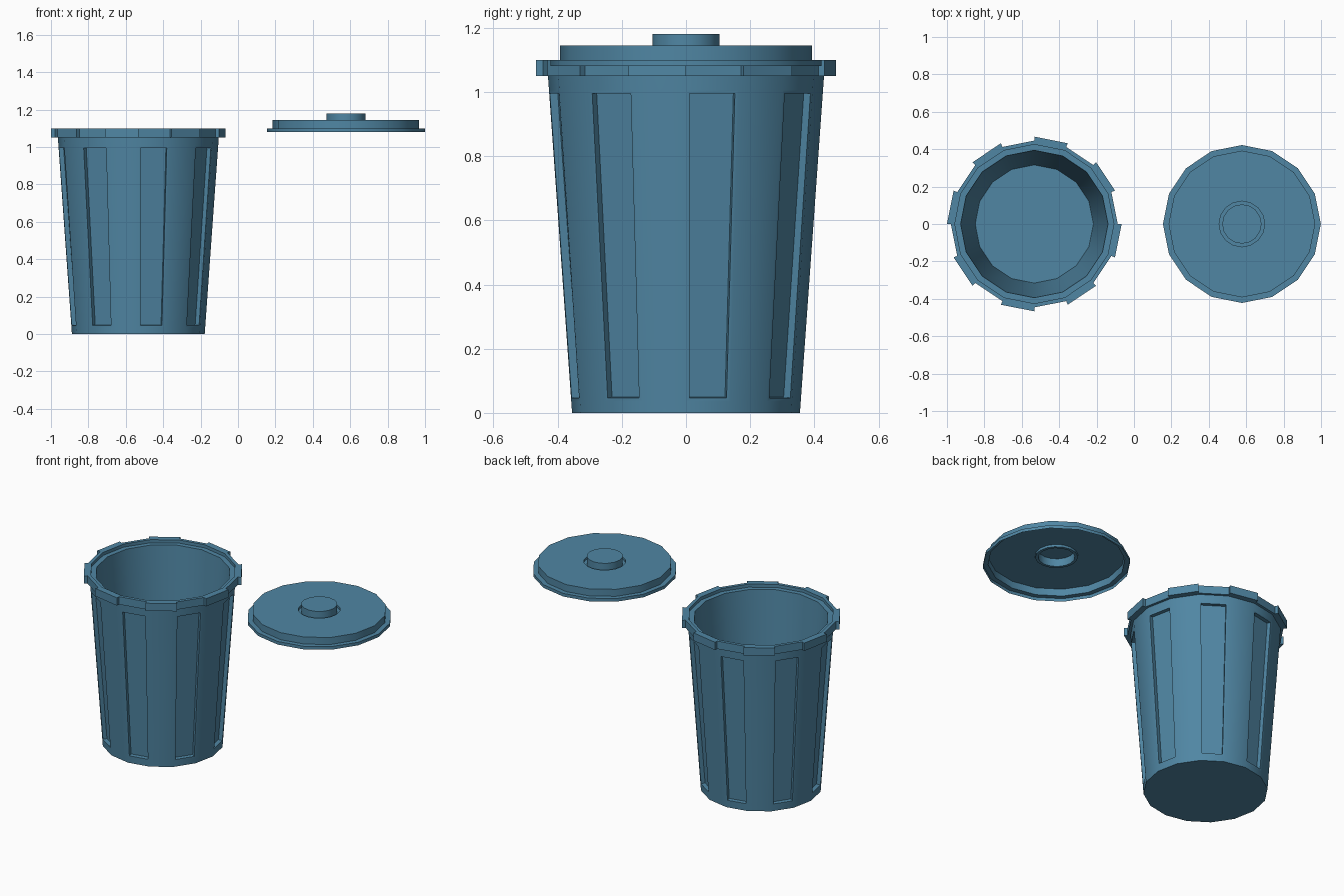
import bpy, bmesh
from math import sin, cos, pi

if "Cube" in bpy.data.objects:
    bpy.data.objects.remove(bpy.data.objects["Cube"])

SIDES = 16
mat = bpy.data.materials.new("blue_plastic")
mat.diffuse_color = (0.08, 0.24, 0.37, 1)
mat.use_nodes = True
mat.node_tree.nodes["Principled BSDF"].inputs["Base Color"].default_value = mat.diffuse_color


def lathe(profile):
    """Revolve (radius, z) points; radius 0 ends become caps. Returns bmesh and face bands."""
    bm = bmesh.new()
    rings = []
    for r, z in profile:
        if r == 0:
            rings.append(None)
            continue
        rings.append([bm.verts.new((r * cos(2 * pi * k / SIDES),
                                    r * sin(2 * pi * k / SIDES), z))
                      for k in range(SIDES)])
    bands = []
    for a, b in zip(rings, rings[1:]):
        if a is None:
            bands.append([bm.faces.new(b[::-1])])
        elif b is None:
            bands.append([bm.faces.new(a)])
        else:
            bands.append([bm.faces.new((a[k], a[(k + 1) % SIDES],
                                        b[(k + 1) % SIDES], b[k]))
                          for k in range(SIDES)])
    bm.normal_update()
    return bm, bands


def finish(bm, name, x):
    me = bpy.data.meshes.new(name)
    bm.normal_update()
    bm.to_mesh(me)
    bm.free()
    ob = bpy.data.objects.new(name, me)
    bpy.context.collection.objects.link(ob)
    ob.location.x = x
    me.materials.append(mat)
    bpy.ops.object.select_all(action='DESELECT')
    ob.select_set(True)
    bpy.context.view_layer.objects.active = ob
    bpy.ops.object.shade_smooth_by_angle(angle=pi / 6)
    return ob


# bin body: floor, tapered wall, rim, lid ledge, inside wall, inside floor
bm, bands = lathe([
    (0, 0), (0.355, 0), (0.3575, 0.036), (0.427, 1.006), (0.43, 1.05),
    (0.446, 1.05), (0.446, 1.10), (0.425, 1.10), (0.425, 1.08),
    (0.394, 1.08), (0.316, 0.04), (0, 0.04)])

# sunken panels on every other side
panels = bands[2][0::2]
bmesh.ops.inset_individual(bm, faces=panels, thickness=0.011, use_even_offset=True)
for f in bmesh.ops.extrude_discrete_faces(bm, faces=panels)['faces']:
    n = f.normal.copy()
    bmesh.ops.translate(bm, verts=f.verts[:], vec=-n * 0.025)

# raised rim grips on the sides between the panels
grips = bands[5][1::2]
for f in bmesh.ops.extrude_discrete_faces(bm, faces=grips)['faces']:
    s = 0.467 / 0.446
    bmesh.ops.scale(bm, verts=f.verts[:], vec=(s, s, 1))
finish(bm, "bin_body", -0.533)

# lid: thin stepped shell with a groove round the hollow knob
bm, _ = lathe([
    (0.422, 1.08), (0.422, 1.10), (0.392, 1.10), (0.392, 1.145),
    (0.122, 1.145), (0.122, 1.13), (0.105, 1.13), (0.105, 1.18), (0, 1.18)])
finish(bm, "bin_lid", 0.577)
